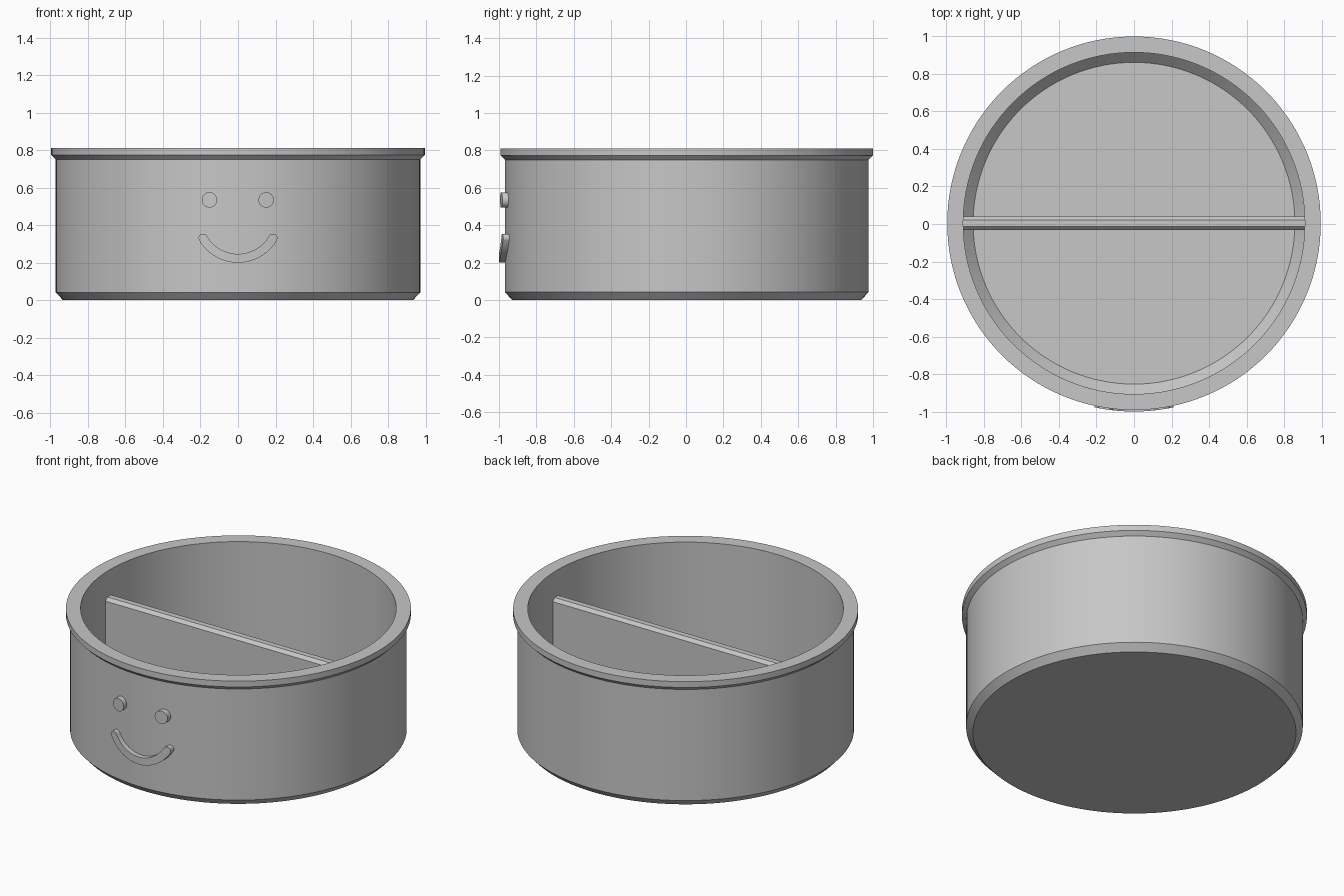
import bpy, bmesh, math

cube = bpy.data.objects.get("Cube")
if cube:
    bpy.data.objects.remove(cube, do_unlink=True)

CENTRE_Y = 0.004   # the bowl sits slightly back so the raised face fits the depth

grey = bpy.data.materials.new("plain grey")
grey.use_nodes = True
COLOUR = (0.57, 0.57, 0.57, 1)
grey.diffuse_color = COLOUR
grey.node_tree.nodes["Principled BSDF"].inputs["Base Color"].default_value = COLOUR


def finish(bm, name):
    """Turn a bmesh into a shaded, coloured object."""
    bmesh.ops.remove_doubles(bm, verts=bm.verts, dist=1e-5)
    bmesh.ops.recalc_face_normals(bm, faces=bm.faces)
    mesh = bpy.data.meshes.new(name)
    bm.to_mesh(mesh)
    bm.free()
    mesh.materials.append(grey)
    obj = bpy.data.objects.new(name, mesh)
    bpy.context.collection.objects.link(obj)
    obj.location.y = CENTRE_Y
    bpy.ops.object.select_all(action='DESELECT')
    obj.select_set(True)
    bpy.context.view_layer.objects.active = obj
    bpy.ops.object.shade_smooth_by_angle(angle=math.radians(25))
    return obj


def lathe(name, profile, steps=128):
    """Closed rings from a radius/height profile, capped at both ends."""
    bm = bmesh.new()
    rings = [[bm.verts.new((r * math.cos(a), r * math.sin(a), z))
              for a in (math.tau * i / steps for i in range(steps))]
             for r, z in profile]
    for low, high in zip(rings, rings[1:]):
        for i in range(steps):
            j = (i + 1) % steps
            bm.faces.new((low[i], low[j], high[j], high[i]))
    bm.faces.new(rings[0])
    bm.faces.new(rings[-1])
    return finish(bm, name)


def raised_strip(name, path, length, width, front=1.004, back=0.95, steps=40):
    """Round-ended strip wrapped on the front of the wall; path(s, offset) -> x, z."""
    bm = bmesh.new()
    half = length / 2
    total = half + width
    # stations along the strip, packed closely inside the round ends
    caps = [half + width * math.sin(math.pi / 2 * i / 10) for i in range(1, 11)]
    body = [half * (2 * i / steps - 1) for i in range(steps + 1)] if half else [0]
    rows = []
    for s in [-c for c in reversed(caps)] + body + caps:
        over = max(abs(s) - half, 0)
        w = math.sqrt(max(width ** 2 - over ** 2, 0))
        row = []
        for radius, offset in ((front, w), (front, -w), (back, -w), (back, w)):
            x, z = path(s, offset)
            row.append(bm.verts.new((x, -math.sqrt(radius ** 2 - x ** 2), z)))
        rows.append(row)
    for a, b in zip(rows, rows[1:]):
        for i in range(4):
            j = (i + 1) % 4
            bm.faces.new((a[i], a[j], b[j], b[i]))
    return finish(bm, name)


# Bowl: bevelled foot, straight wall, flared lip, inner wall and bevelled floor
lathe("bowl", [(0.933, 0), (0.972, 0.042), (0.972, 0.75), (0.996, 0.774),
               (0.996, 0.811), (0.911, 0.811), (0.911, 0.113), (0.858, 0.06)])

# Divider: upright wall with a bevelled top edge, set into the bowl sides
bm = bmesh.new()
section = [(0.037, 0.05), (0.037, 0.627), (0.018, 0.646)]
section += [(-y, z) for y, z in reversed(section)]
ends = [[bm.verts.new((x, y, z)) for y, z in section] for x in (-0.918, 0.918)]
for i in range(len(section)):
    j = (i + 1) % len(section)
    bm.faces.new((ends[0][i], ends[0][j], ends[1][j], ends[1][i]))
for end in ends:
    bm.faces.new(end)
finish(bm, "divider")

# Eyes: round raised buttons
for side, x0 in (("right", -0.152), ("left", 0.15)):
    raised_strip(side + "_eye", lambda s, o, x0=x0: (x0 + s, 0.535 + o), 0, 0.041)

# Mouth: raised arc with round ends
ARC = 0.2155


def smile(s, offset):
    a = s / ARC
    return (ARC + offset) * math.sin(a), 0.439 - (ARC + offset) * math.cos(a)


raised_strip("mouth", smile, 2 * ARC * math.radians(60), 0.0235)
